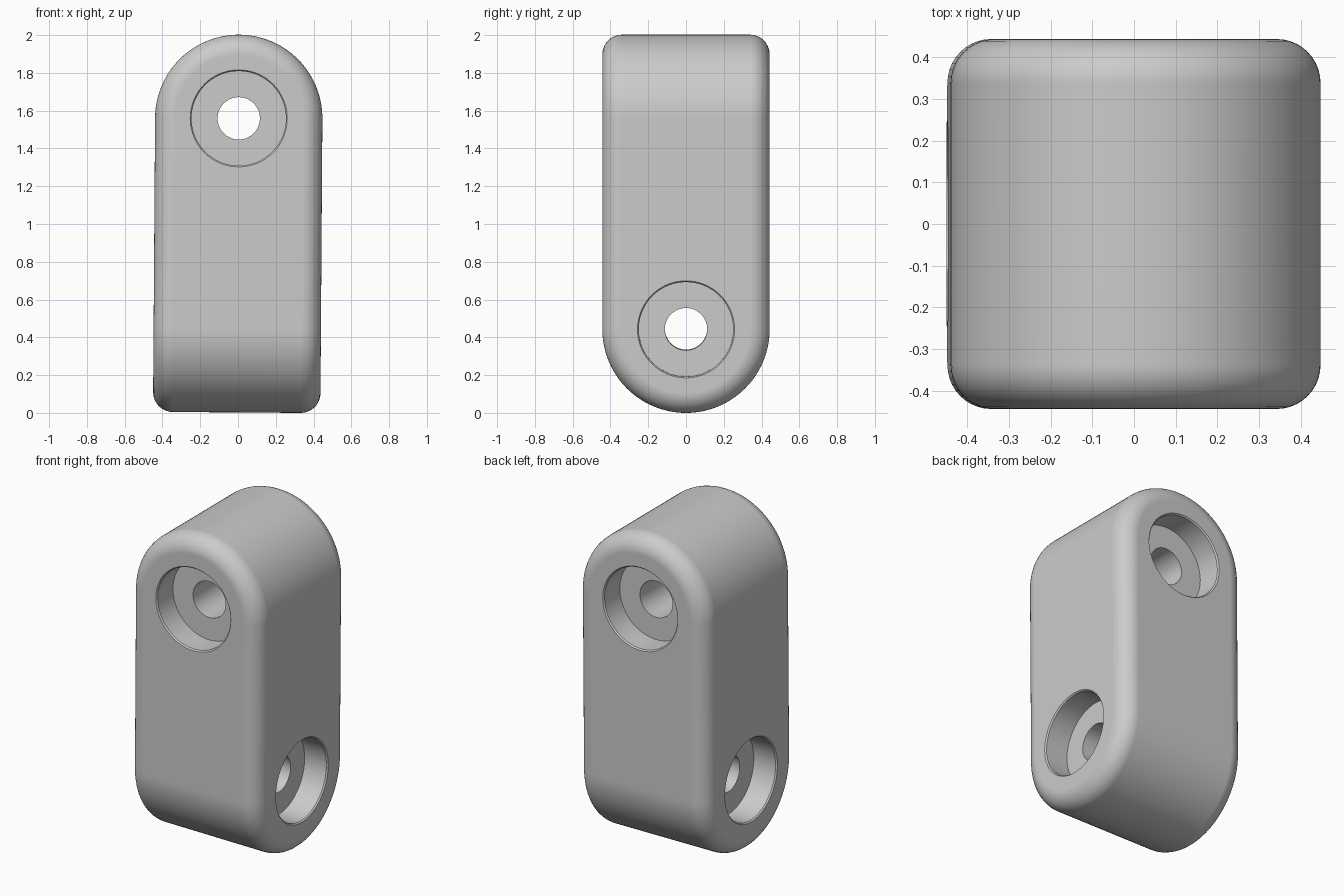
import bpy, bmesh
from math import sin, cos, pi, radians
from mathutils import Matrix

if "Cube" in bpy.data.objects:
    bpy.data.objects.remove(bpy.data.objects["Cube"], do_unlink=True)

HALF = 0.443             # half width of the block and radius of both arches
HEIGHT = 2.0
FILLET = 0.105
LOW, HIGH = HALF, HEIGHT - HALF   # arch and hole centres
ARC = 28

grey = bpy.data.materials.new("plain grey")
grey.use_nodes = True
grey.diffuse_color = (0.6, 0.6, 0.6, 1)
grey.node_tree.nodes["Principled BSDF"].inputs["Base Color"].default_value = (0.6, 0.6, 0.6, 1)


def loft(name, rings):
    """Skin a stack of equally long rings, cap the ends and merge collapsed points."""
    bm = bmesh.new()
    loops = [[bm.verts.new(p) for p in ring] for ring in rings]
    n = len(loops[0])
    for a, b in zip(loops, loops[1:]):
        for i in range(n):
            j = (i + 1) % n
            bm.faces.new((a[i], a[j], b[j], b[i]))
    bm.faces.new(loops[0][::-1])
    bm.faces.new(loops[-1])
    bmesh.ops.remove_doubles(bm, verts=bm.verts, dist=1e-5)
    bmesh.ops.recalc_face_normals(bm, faces=bm.faces)
    mesh = bpy.data.meshes.new(name)
    obj = bpy.data.objects.new(name, mesh)
    bpy.context.collection.objects.link(obj)
    mesh.materials.append(grey)
    return obj, bm


def rectangle(hx, hy, z):
    return [(-hx, -hy, z), (hx, -hy, z), (hx, hy, z), (-hx, hy, z)]


# Block: lower arch runs along x, upper arch runs along y
angles = [pi / 2 * i / ARC for i in range(ARC + 1)]
rings = [rectangle(HALF, HALF * cos(a), LOW - HALF * sin(a)) for a in reversed(angles)]
rings += [rectangle(HALF * cos(a), HALF, HIGH + HALF * sin(a)) for a in angles]
block, bm = loft("connector_block", rings)
bmesh.ops.dissolve_limit(bm, angle_limit=radians(0.5), verts=bm.verts, edges=bm.edges)
seam = [e for e in bm.edges if e.calc_face_angle(0) > radians(60)]
bmesh.ops.bevel(bm, geom=seam, offset=FILLET, segments=10, profile=0.5,
                affect='EDGES', clamp_overlap=False)
bm.to_mesh(block.data)
bm.free()


# Stepped holes: through bore, a counterbore at both ends, small chamfer at the rims
def bore_cutter(name, z, axis):
    half_profile = [(0.6, 0.257), (HALF, 0.257), (HALF - 0.008, 0.25),
                    (HALF - 0.157, 0.25), (HALF - 0.157, 0.112)]
    profile = [(-d, r) for d, r in half_profile] + half_profile[::-1]
    circle = [2 * pi * i / 72 for i in range(72)]
    obj, cut = loft(name, [[(r * cos(a), r * sin(a), d) for a in circle] for d, r in profile])
    cut.transform(Matrix.Translation((0, 0, z)) @ Matrix.Rotation(pi / 2, 4, axis))
    cut.to_mesh(obj.data)
    cut.free()
    obj.hide_render = True
    return obj


bpy.context.view_layer.objects.active = block
for name, z, axis in (("upper_bore", HIGH, 'X'), ("lower_bore", LOW, 'Y')):
    cutter = bore_cutter(name, z, axis)
    mod = block.modifiers.new(name, 'BOOLEAN')
    mod.operation = 'DIFFERENCE'
    mod.solver = 'EXACT'
    mod.object = cutter
    bpy.ops.object.modifier_apply(modifier=mod.name)
    bpy.data.objects.remove(cutter, do_unlink=True)

# The part leans very slightly towards +x
middle = Matrix.Translation((0, 0, HEIGHT / 2))
block.data.transform(middle @ Matrix.Rotation(radians(0.4), 4, 'Y') @ middle.inverted())
lowest = min(v.co.z for v in block.data.vertices)
block.data.transform(Matrix.Translation((0, 0, -lowest)))

# Smooth fillets, crisp hole edges
bpy.ops.object.select_all(action='DESELECT')
block.select_set(True)
bpy.ops.object.shade_smooth_by_angle(angle=radians(30))
weighted = block.modifiers.new("flat_face_normals", 'WEIGHTED_NORMAL')
weighted.keep_sharp = True
